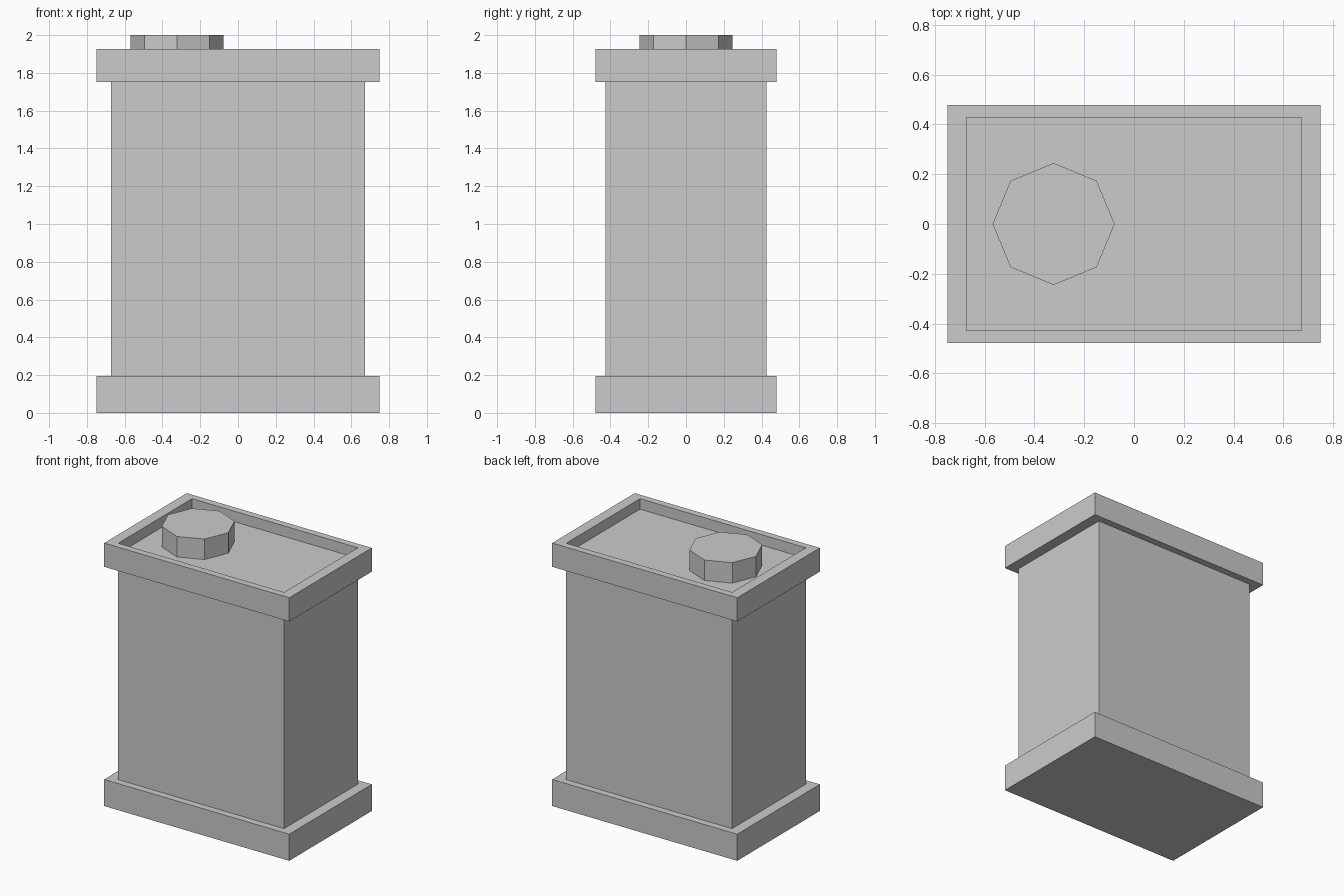
import bpy, bmesh, math

if "Cube" in bpy.data.objects:
    bpy.data.objects.remove(bpy.data.objects["Cube"])

OUTER = (0.75, 0.478)   # half sizes of base and top rim
INNER = (0.672, 0.427)  # half sizes of body and recess
FLOOR = 1.85            # height of the recessed top


def finish(name, bm):
    bmesh.ops.recalc_face_normals(bm, faces=bm.faces)
    mesh = bpy.data.meshes.new(name)
    bm.to_mesh(mesh)
    bm.free()
    obj = bpy.data.objects.new(name, mesh)
    bpy.context.collection.objects.link(obj)
    return obj


def loft(name, rings):
    """Skin a stack of rings, closing the first and last."""
    bm = bmesh.new()
    loops = [[bm.verts.new(p) for p in ring] for ring in rings]
    n = len(loops[0])
    for a, b in zip(loops, loops[1:]):
        for i in range(n):
            j = (i + 1) % n
            bm.faces.new((a[i], a[j], b[j], b[i]))
    bm.faces.new(loops[0])
    bm.faces.new(loops[-1])
    return finish(name, bm)


def rect(half, z):
    return [(sx * half[0], sy * half[1], z)
            for sx, sy in ((-1, -1), (1, -1), (1, 1), (-1, 1))]


def octagon(cx, r, z):
    return [(cx + r * math.cos(i * math.pi / 4), r * math.sin(i * math.pi / 4), z)
            for i in range(8)]


# Canister: base flange, body, top rim and recessed lid in one skin
loft("canister_body", [
    rect(OUTER, 0), rect(OUTER, 0.195),
    rect(INNER, 0.195), rect(INNER, 1.753),
    rect(OUTER, 1.753), rect(OUTER, 1.927),
    rect(INNER, 1.927), rect(INNER, FLOOR),
])

# Octagonal filler cap, seated slightly into the lid
loft("filler_cap", [octagon(-0.323, 0.245, FLOOR - 0.005),
                    octagon(-0.323, 0.245, 2.0)])
